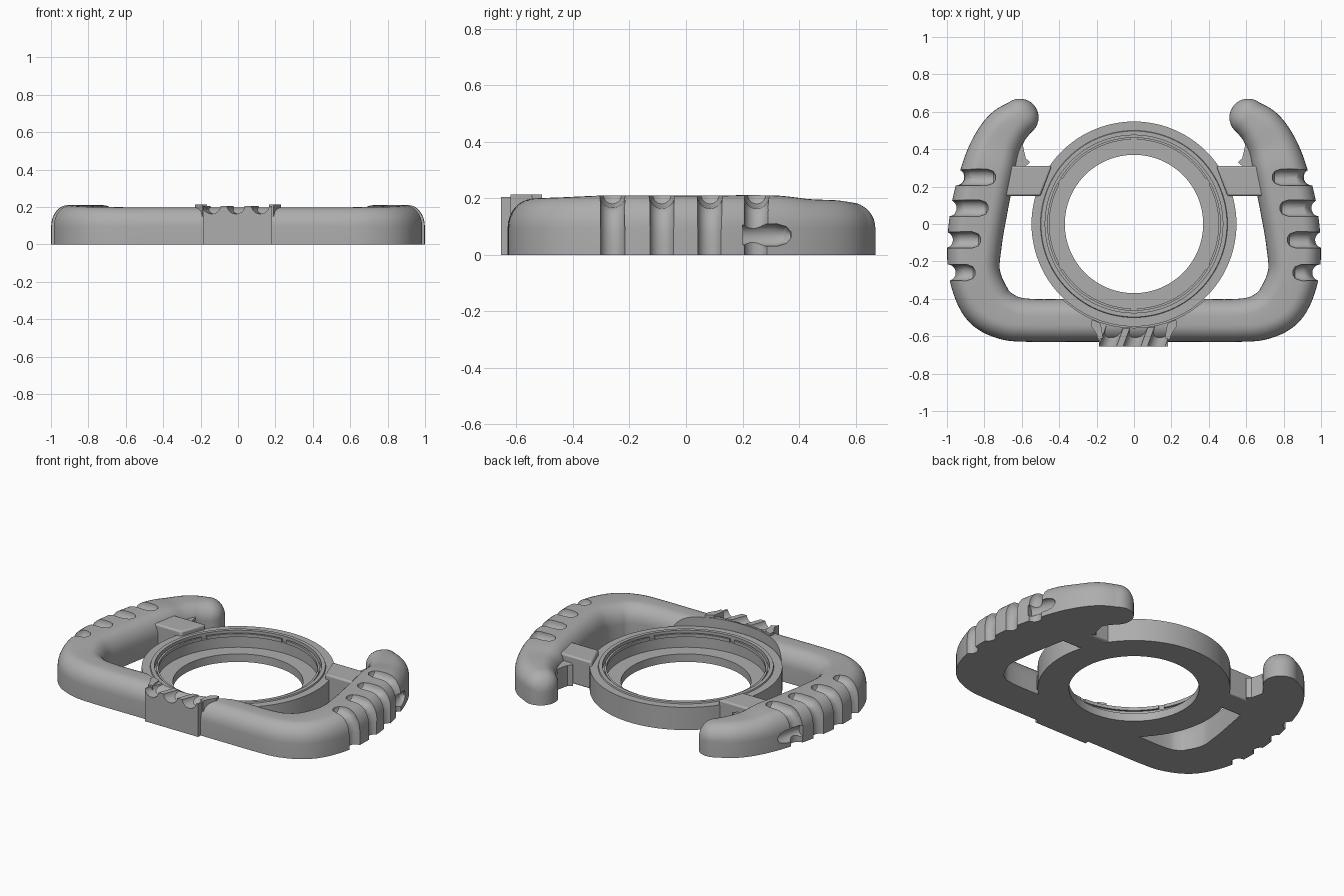
import bpy, bmesh, math
from mathutils import Vector

cube = bpy.data.objects.get("Cube")
if cube:
    bpy.data.objects.remove(cube, do_unlink=True)

grey = bpy.data.materials.new("plain_grey")
grey.use_nodes = True
grey.diffuse_color = (0.42, 0.42, 0.42, 1)
grey.node_tree.nodes["Principled BSDF"].inputs["Base Color"].default_value = grey.diffuse_color


def finish(name, bm):
    bmesh.ops.recalc_face_normals(bm, faces=bm.faces[:])
    mesh = bpy.data.meshes.new(name)
    bm.to_mesh(mesh)
    bm.free()
    mesh.materials.append(grey)
    ob = bpy.data.objects.new(name, mesh)
    bpy.context.scene.collection.objects.link(ob)
    return ob


def loft(name, rings, closed=False):
    """Skin a row of equal-sized point rings."""
    bm = bmesh.new()
    loops = [[bm.verts.new(p) for p in ring] for ring in rings]
    n = len(loops[0])
    pairs = list(zip(loops, loops[1:]))
    if closed:
        pairs.append((loops[-1], loops[0]))
    else:
        bm.faces.new(loops[0])
        bm.faces.new(loops[-1])
    for a, b in pairs:
        for i in range(n):
            j = (i + 1) % n
            bm.faces.new((a[i], a[j], b[j], b[i]))
    return finish(name, bm)


def tube(name, points, radii, side, n=20):
    pts, side = [Vector(p) for p in points], Vector(side)
    rings = []
    for i, p in enumerate(pts):
        t = (pts[min(i + 1, len(pts) - 1)] - pts[max(i - 1, 0)]).normalized()
        up = t.cross(side).normalized()
        rings.append([p + radii[i] * (side * math.cos(a) + up * math.sin(a))
                      for a in (math.tau * k / n for k in range(n))])
    return loft(name, rings)


def prism(name, outline, z0, z1):
    return loft(name, [[(x, y, z) for x, y in outline] for z in (z0, z1)])


def circle(r, n=96):
    return [(r * math.cos(math.tau * k / n), r * math.sin(math.tau * k / n)) for k in range(n)]


def cut(ob, cutter):
    mod = ob.modifiers.new("cut", 'BOOLEAN')
    mod.object, mod.operation, mod.solver = cutter, 'DIFFERENCE', 'EXACT'
    deps = bpy.context.evaluated_depsgraph_get()
    mesh = bpy.data.meshes.new_from_object(ob.evaluated_get(deps))
    ob.modifiers.clear()
    ob.data = mesh
    bpy.data.objects.remove(cutter, do_unlink=True)


def smooth(ob, angle=32):
    bpy.ops.object.select_all(action='DESELECT')
    ob.select_set(True)
    bpy.context.view_layer.objects.active = ob
    bpy.ops.object.shade_smooth_by_angle(angle=math.radians(angle))


# Handle spine: x, y, half width, height
stations = [Vector(s) for s in (
    (0.0, -.515, .115, .198), (.3, -.515, .115, .198), (.56, -.515, .115, .198),
    (.69, -.493, .125, .2), (.79, -.42, .138, .203), (.852, -.27, .137, .21),
    (.852, -.1, .146, .21), (.823, .1, .151, .21), (.775, .3, .143, .21),
    (.735, .42, .13, .197), (.68, .51, .118, .193), (.61, .57, .1, .186))]


def catmull(a, b, c, d, t):
    return .5 * (2 * b + (c - a) * t + (2 * a - 5 * b + 4 * c - d) * t * t
                 + (3 * b - a - 3 * c + d) * t ** 3)


spine, last = [], len(stations) - 1
for i in range(last):
    quad = [stations[min(max(i + k, 0), last)] for k in (-1, 0, 1, 2)]
    spine += [catmull(*quad, k / 6) for k in range(6)]
spine.append(stations[-1])

# Rounded tip
tip = stations[-1]
aim = Vector((-.8, .6))
for k in range(1, 9):
    a = math.radians(85) * k / 8
    p = tip.xy + aim * .1 * math.sin(a)
    spine.append(Vector((p.x, p.y, .1 * math.cos(a), .08 + .106 * math.cos(a))))
spine = [Vector((-s.x, s.y, s.z, s.w)) for s in reversed(spine[1:])] + spine


def handle_section(i):
    s = spine[i]
    t = (spine[min(i + 1, len(spine) - 1)].xy - spine[max(i - 1, 0)].xy).normalized()
    across = Vector((t.y, -t.x))
    w, h = s.z, s.w
    r, low = min(.09, w * .9), min(.095, h * .6)
    half = [(w, 0)] + [(w - r + r * math.cos(a), low + (h - low) * math.sin(a))
                       for a in (math.pi / 2 * k / 8 for k in range(9))]
    half += [(-x, z) for x, z in reversed(half)]
    return [(s.x + across.x * x, s.y + across.y * x, z) for x, z in half]


frame = loft("handle_frame", [handle_section(i) for i in range(len(spine))])
cut(frame, prism("ring_clearance", circle(.555), .03, .5))

# Finger grooves: y, inner end, outer edge
for sx in (1, -1):
    for y, xi, xe in ((-.26, .85, .985), (-.085, .82, 1.0), (.085, .78, .98), (.25, .74, .94)):
        path = [(xi, .212), (xi + .012, .212), (xi + .045, .212), (xe - .06, .207),
                (xe - .025, .185), (xe, .14), (xe + .012, .08), (xe + .012, -.05)]
        cut(frame, tube("finger_groove", [(sx * x, y, z) for x, z in path],
                        [.012, .032] + [.044] * 6, (0, 1, 0)))
    # Sideways thumb recess low on the upper grip
    ends = [(.952, .2), (.94, .24), (.917, .32), (.905, .355), (.9, .372)]
    cut(frame, tube("thumb_recess", [(sx * x, y, .07) for x, y in ends],
                    [.035, .04, .04, .03, .01], (0, 0, 1)))
smooth(frame)

# Stepped ring with an inner ledge
profile = [(.37, 0), (.548, 0), (.548, .142), (.5, .142), (.497, .15), (.475, .15),
           (.475, .115), (.46, .115), (.46, .05), (.37, .05)]
ring = loft("centre_ring", [[(r * c, r * s, z) for r, z in profile] for c, s in circle(1)], True)
smooth(ring)

# Retaining lips separated by six slots
for k in range(6):
    rings = []
    for j in range(17):
        a = math.radians(30 + 60 * k + 2 + 56 * j / 16)
        rings.append([(r * math.cos(a), r * math.sin(a), z)
                      for r, z in ((.452, .118), (.464, .118), (.464, .138), (.452, .138))])
    smooth(loft("retaining_lip_%d" % (k + 1), rings))

# Bridges and hooked webs joining the ring to the grips
for side, sx in (("left", 1), ("right", -1)):
    shapes = (("bridge", [(.44, .31), (.5, .15), (.74, .15), (.74, .31)], .172),
              ("hook_web", [(.555, .33), (.578, .35), (.588, .39), (.6, .45),
                            (.7, .42), (.7, .3), (.59, .3)], .13))
    for part, outline, top in shapes:
        ob = prism(side + "_" + part, [(sx * x, y) for x, y in outline], 0, top)
        if part == "bridge":
            bev = ob.modifiers.new("soft_edges", 'BEVEL')
            bev.width, bev.segments = .01, 2
        smooth(ob)

# Front block with slanted grooves across its top
block = prism("front_block", [(-.188, -.655), (.182, -.655), (.182, -.5), (-.188, -.5)], 0, .205)
cut(block, prism("ring_clearance", circle(.56), .03, .5))
for x in (-.135, -.005, .125):
    cut(block, tube("slanted_groove", [(x - .03, -.72, .208), (x + .08, -.42, .208)],
                    [.045, .045], (0, 0, 1)))
smooth(block)

# Raised shoulders at both ends of the block
for side, sx in (("left", 1), ("right", -1)):
    ob = prism(side + "_shoulder", [(sx * x, y) for x, y in (
        (.165, -.61), (.19, -.62), (.2, -.59), (.23, -.545), (.225, -.51), (.178, -.532))], .1, .214)
    smooth(ob)
